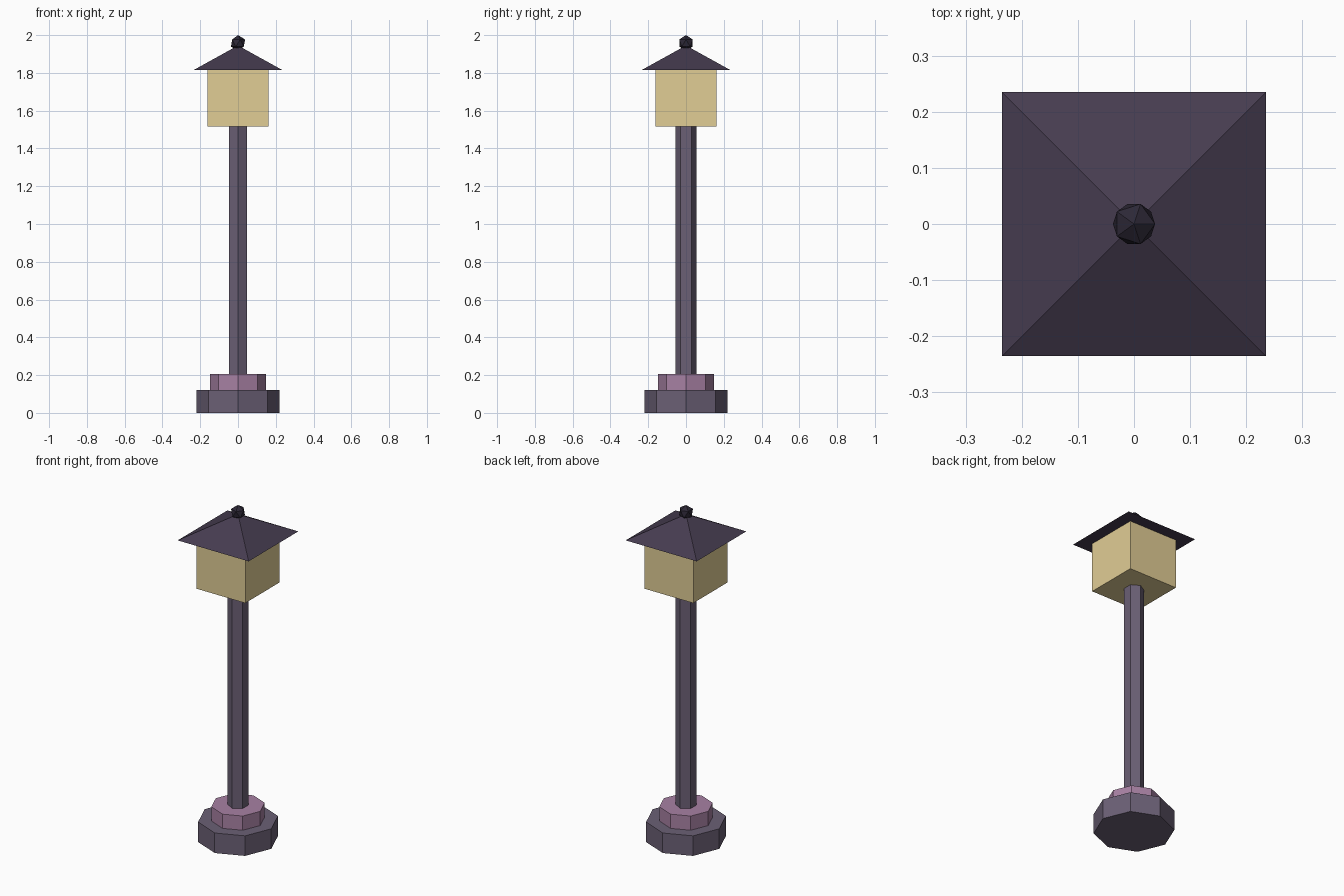
import bpy
import math

if "Cube" in bpy.data.objects:
    bpy.data.objects.remove(bpy.data.objects["Cube"])


def material(name, rgb):
    m = bpy.data.materials.new(name)
    m.diffuse_color = (*rgb, 1)
    m.use_nodes = True
    m.node_tree.nodes["Principled BSDF"].inputs["Base Color"].default_value = m.diffuse_color
    return m


def finish(name, mat):
    ob = bpy.context.object
    ob.name = name
    ob.data.materials.append(mat)
    return ob


def prism(name, sides, r_bottom, r_top, z0, z1, mat, turn=0):
    bpy.ops.mesh.primitive_cone_add(
        vertices=sides, radius1=r_bottom, radius2=r_top, depth=z1 - z0,
        location=(0, 0, (z0 + z1) / 2), rotation=(0, 0, turn))
    return finish(name, mat)


iron = material("iron", (0.147, 0.117, 0.178))
mauve = material("mauve", (0.39, 0.22, 0.37))
glow = material("warm_glass", (0.75, 0.61, 0.30))
dark = material("dark_roof", (0.061, 0.045, 0.08))
black = material("dark_finial", (0.026, 0.021, 0.037))

# Stepped octagonal foot and hexagonal post
prism("base", 8, 0.22, 0.22, 0, 0.12, iron)
prism("base_collar", 8, 0.147, 0.147, 0.12, 0.205, mauve)
prism("post", 6, 0.056, 0.056, 0.205, 1.517, iron)

# Lantern box
bpy.ops.mesh.primitive_cube_add(size=1, location=(0, 0, (1.517 + 1.815) / 2))
box = finish("lantern", glow)
box.scale = (0.322, 0.322, 0.298)

# Pyramid roof with faceted ball on top
prism("roof", 4, 0.235 * math.sqrt(2), 0, 1.815, 1.945, dark, math.pi / 4)
bpy.ops.mesh.primitive_ico_sphere_add(subdivisions=1, radius=0.042, location=(0, 0, 1.958))
finish("finial", black)
